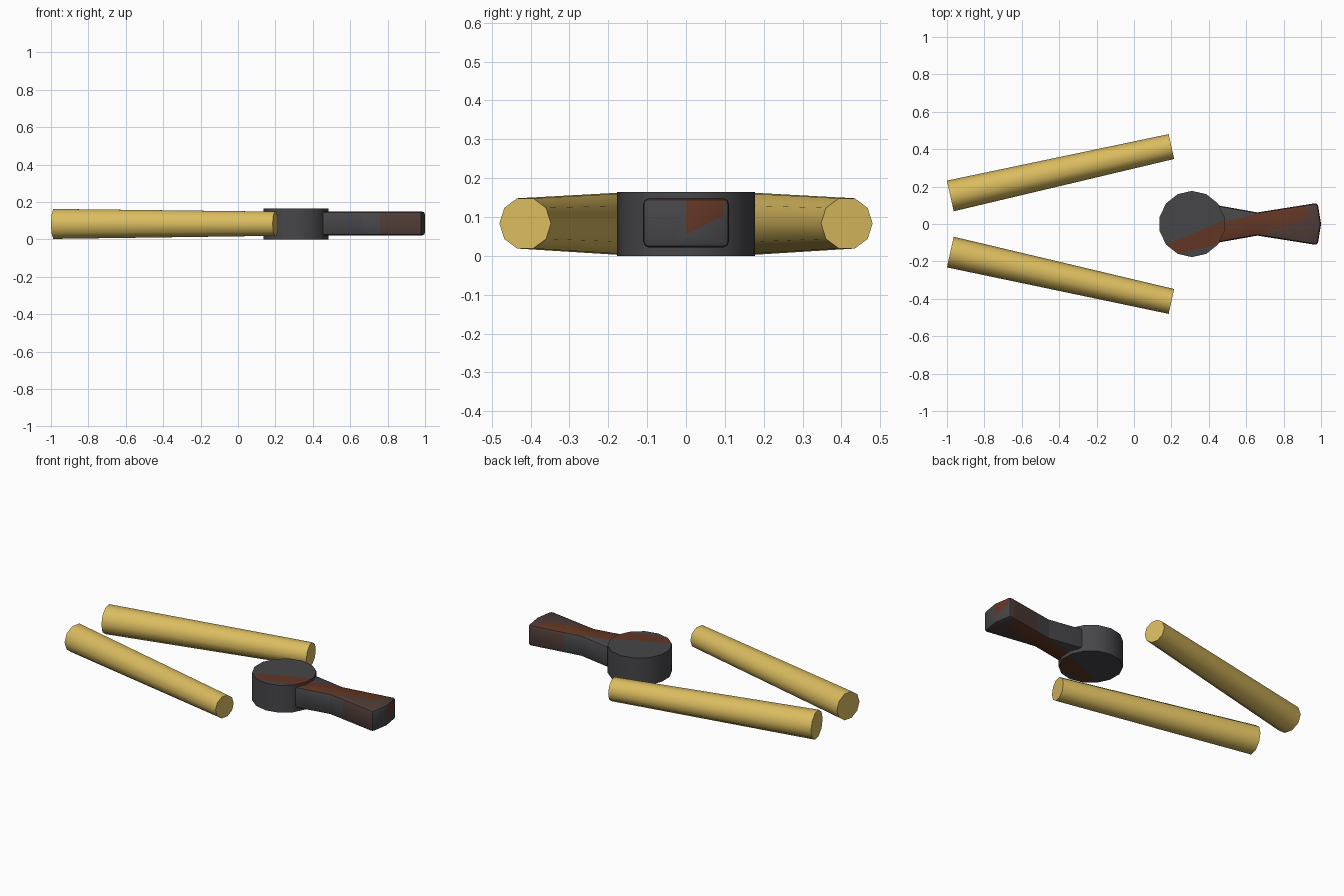
import bpy, bmesh, math
from mathutils import Vector

cube = bpy.data.objects.get("Cube")
if cube:
    bpy.data.objects.remove(cube, do_unlink=True)


def material(name, rgb):
    mat = bpy.data.materials.new(name)
    mat.use_nodes = True
    mat.diffuse_color = (*rgb, 1)
    mat.node_tree.nodes["Principled BSDF"].inputs["Base Color"].default_value = (*rgb, 1)
    return mat


wood = material("pale wood", (0.70, 0.50, 0.115))
steel = material("dark steel", (0.062, 0.062, 0.068))
rust = material("rust", (0.12, 0.037, 0.018))
worn = material("rust stained steel", (0.078, 0.046, 0.038))


def finish(bm, name, mats, angle):
    bmesh.ops.recalc_face_normals(bm, faces=bm.faces)
    mesh = bpy.data.meshes.new(name)
    bm.to_mesh(mesh)
    bm.free()
    obj = bpy.data.objects.new(name, mesh)
    bpy.context.collection.objects.link(obj)
    for mat in mats:
        mesh.materials.append(mat)
    bpy.ops.object.select_all(action="DESELECT")
    obj.select_set(True)
    bpy.context.view_layer.objects.active = obj
    bpy.ops.object.shade_smooth_by_angle(angle=math.radians(angle))
    return obj


def prism(bm, outline, low, high):
    base = bm.faces.new([bm.verts.new((x, y, low)) for x, y in outline])
    top = bmesh.ops.extrude_face_region(bm, geom=[base])["geom"]
    moved = [v for v in top if isinstance(v, bmesh.types.BMVert)]
    bmesh.ops.translate(bm, verts=moved, vec=(0, 0, high - low))
    bmesh.ops.recalc_face_normals(bm, faces=bm.faces)


def cut(bm, point, normal, faces=None):
    faces = list(faces or bm.faces)
    edges = {e for f in faces for e in f.edges}
    verts = {v for f in faces for v in f.verts}
    bmesh.ops.bisect_plane(bm, geom=list(verts) + list(edges) + faces,
                           plane_co=point, plane_no=normal)


def above(line, p):
    # Signed side of a line in the ground plane
    (ax, ay), (bx, by) = line
    return (bx - ax) * (p.y - ay) - (by - ay) * (p.x - ax) > 0


def cut_line(bm, line, faces):
    (ax, ay), (bx, by) = line
    cut(bm, (ax, ay, 0), (ay - by, bx - ax, 0), faces)


def caps(bm):
    return [f for f in bm.faces if abs(f.normal.z) > 0.9]


# Two tapered handles, mirrored across the centre line
for side, name in ((1, "left_handle"), (-1, "right_handle")):
    thick = Vector((-0.982, side * 0.15, 0.0825))
    thin = Vector((0.2, side * 0.414, 0.0835))
    along = (thin - thick).normalized()
    across = Vector((-along.y, along.x, 0)).normalized()
    bm = bmesh.new()
    rings = []
    for centre, radius in ((thick, 0.084), (thin, 0.068)):
        ring = []
        for i in range(10):
            a = math.tau * i / 10
            ring.append(bm.verts.new(centre + radius * (
                across * math.cos(a) + Vector((0, 0, math.sin(a))))))
        rings.append(ring)
        bm.faces.new(ring)
    for i in range(10):
        j = (i + 1) % 10
        bm.faces.new((rings[0][i], rings[0][j], rings[1][j], rings[1][i]))
    finish(bm, name, [wood], 60)

# Round hammer head with a rusty streak over its flat ends
bm = bmesh.new()
sides = 14
outline = [(0.31 + 0.177 * math.sin(math.tau * i / sides),
            0.177 * math.cos(math.tau * i / sides)) for i in range(sides)]
prism(bm, outline, 0, 0.165)
streak_top = ((0.2, -0.1), (0.48, 0.02))
streak_low = ((0.22, -0.165), (0.48, -0.1))
for line in (streak_top, streak_low):
    cut_line(bm, line, caps(bm))
for face in caps(bm):
    p = face.calc_center_median()
    if not above(streak_top, p) and above(streak_low, p):
        face.material_index = 1
finish(bm, "hammer_head", [steel, rust], 60)

# Waisted wedge arm with softened edges
bm = bmesh.new()
half = [(0.4, 0.108), (0.66, 0.062), (0.982, 0.113)]
outline = half + [(1.0, 0)] + [(x, -y) for x, y in reversed(half)]
prism(bm, outline, 0.021, 0.149)
sharp = [e for e in bm.edges if e.calc_face_angle(0) > 1]
bmesh.ops.bevel(bm, geom=sharp, offset=0.016, offset_type="OFFSET",
                segments=2, profile=0.5, affect="EDGES", clamp_overlap=True)
for x in (0.66, 0.76, 0.93):
    cut(bm, (x, 0, 0), (1, 0, 0))
bm.normal_update()
near_line = ((0.45, 0.0), (0.66, 0.06))
far_line = ((0.66, -0.06), (0.93, 0.03))
cut_line(bm, near_line, [f for f in caps(bm) if f.calc_center_median().x < 0.66])
cut_line(bm, far_line, [f for f in caps(bm) if 0.66 < f.calc_center_median().x < 0.93])
tip = [f for f in bm.faces if f.normal.x > 0.9]
cut(bm, (1, 0, 0.055), (0, -0.5, 1), tip)
bm.normal_update()

for face in bm.faces:
    p = face.calc_center_median()
    if face.normal.x > 0.8:
        rusty = p.y > 0 and p.z > 0.055 + 0.5 * p.y
        face.material_index = 1 if rusty else 0
    elif abs(face.normal.z) > 0.9:
        if p.x < 0.66:
            face.material_index = 0 if above(near_line, p) else 1
        else:
            face.material_index = 1 if p.x < 0.93 and above(far_line, p) else 2
    else:
        face.material_index = 2 if p.x > 0.76 else 0
finish(bm, "wedge_arm", [steel, rust, worn], 35)
